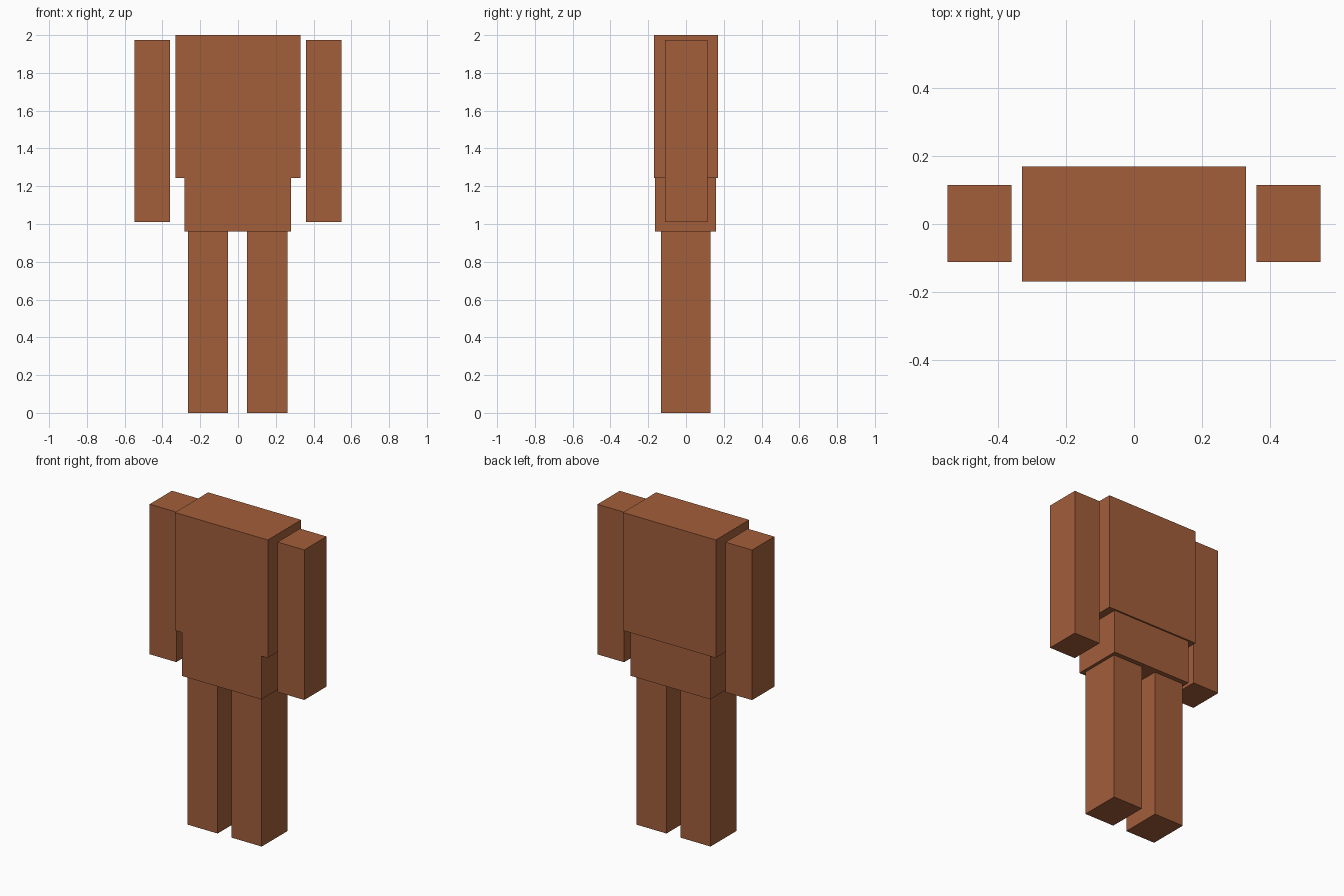
import bpy

old = bpy.data.objects.get("Cube")
if old:
    bpy.data.objects.remove(old, do_unlink=True)

# One flat brown for the whole figure
COLOR = (0.366, 0.112, 0.044, 1.0)
brown = bpy.data.materials.new("warm_brown")
brown.use_nodes = True
brown.diffuse_color = COLOR
bsdf = next(n for n in brown.node_tree.nodes if n.type == "BSDF_PRINCIPLED")
bsdf.inputs["Base Color"].default_value = COLOR


def box(name, low, high):
    """Flat-shaded block spanning two opposite corners."""
    center = [(a + b) / 2 for a, b in zip(low, high)]
    size = [b - a for a, b in zip(low, high)]
    bpy.ops.mesh.primitive_cube_add(size=1, location=center)
    part = bpy.context.object
    part.name = name
    part.scale = size
    bpy.ops.object.transform_apply(location=False, rotation=False, scale=True)
    part.data.materials.append(brown)
    return part


# Trunk: wide chest on a slightly narrower hip block
box("torso", (-0.33, -0.169, 1.243), (0.33, 0.169, 2.0))
box("hips", (-0.284, -0.163, 0.961), (0.281, 0.159, 1.243))

# Limbs: one arm and one leg on each side
for side, sign in (("left", 1), ("right", -1)):
    arm_x = sorted((sign * 0.36, sign * 0.549))
    box(side + "_arm", (arm_x[0], -0.112, 1.01), (arm_x[1], 0.114, 1.973))
    leg_x = sorted((sign * 0.05, sign * 0.263))
    box(side + "_leg", (leg_x[0] - 0.002, -0.132, 0), (leg_x[1] - 0.002, 0.129, 0.961))
